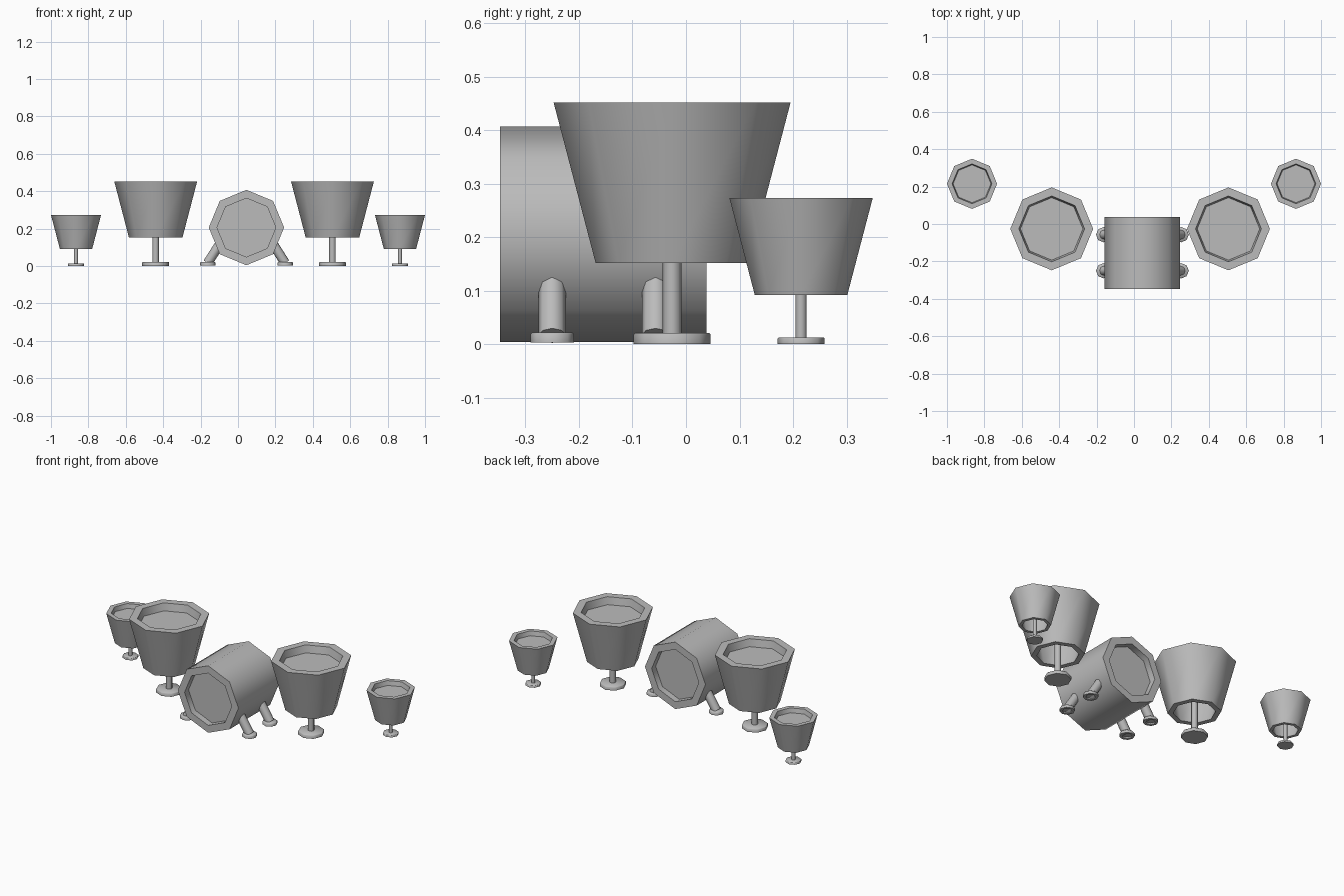
import bpy
import math
from mathutils import Matrix, Vector

cube = bpy.data.objects.get("Cube")
if cube:
    bpy.data.objects.remove(cube, do_unlink=True)

SIDES = 8
grey = bpy.data.materials.new("plain grey")
grey.use_nodes = True
grey.diffuse_color = (0.5, 0.5, 0.5, 1)
grey.node_tree.nodes["Principled BSDF"].inputs["Base Color"].default_value = (0.5, 0.5, 0.5, 1)


def lathe(name, profile, matrix):
    """Turn (radius, height) points round z; a zero radius closes the shape."""
    verts, faces, rings = [], [], []
    for r, z in profile:
        count = SIDES if r else 1
        rings.append(range(len(verts), len(verts) + count))
        for i in range(count):
            a = math.tau * i / SIDES
            verts.append((r * math.cos(a), r * math.sin(a), z))
    for low, high in zip(rings, rings[1:]):
        if len(low) == 1:
            faces.append(tuple(reversed(high)))
        elif len(high) == 1:
            faces.append(tuple(low))
        else:
            for i in range(SIDES):
                j = (i + 1) % SIDES
                faces.append((low[i], low[j], high[j], high[i]))
    # Drop the unused centre points
    used = sorted({i for f in faces for i in f})
    remap = {old: new for new, old in enumerate(used)}
    mesh = bpy.data.meshes.new(name)
    mesh.from_pydata([verts[i] for i in used], [], [[remap[i] for i in f] for f in faces])
    mesh.materials.append(grey)
    obj = bpy.data.objects.new(name, mesh)
    obj.matrix_world = matrix
    bpy.context.collection.objects.link(obj)
    bpy.ops.object.select_all(action='DESELECT')
    obj.select_set(True)
    bpy.context.view_layer.objects.active = obj
    bpy.ops.object.shade_smooth_by_angle(angle=math.radians(50))
    return obj


def rod(name, radius, start, end):
    """Straight rod between two points."""
    start, axis = Vector(start), Vector(end) - Vector(start)
    turn = Vector((0, 0, 1)).rotation_difference(axis).to_matrix().to_4x4()
    profile = [(0, 0), (radius, 0), (radius, axis.length), (0, axis.length)]
    return lathe(name, profile, Matrix.Translation(start) @ turn)


def standing_drum(name, x, y, size):
    """Tapered open-bottomed drum with a sunken skin, on a pole and round base."""
    place = Matrix.Translation((x, y, 0)) @ Matrix.Scale(size, 4)
    shell = [(0, 0.40), (0.167, 0.40), (0.113, 0.152), (0.143, 0.152),
             (0.2215, 0.452), (0.176, 0.452), (0.167, 0.408), (0, 0.408)]
    lathe(name + "_shell", shell, place)
    lathe(name + "_pole", [(0, 0.01), (0.0175, 0.01), (0.0175, 0.402), (0, 0.402)], place)
    lathe(name + "_base", [(0, 0), (0.072, 0), (0.072, 0.018), (0.069, 0.021), (0, 0.021)], place)


# Standing drums on both sides
for side, mid_x, outer_x in (("right", -0.44, -0.866), ("left", 0.505, 0.866)):
    standing_drum(side + "_large_drum", mid_x, -0.026, 1.0)
    standing_drum(side + "_small_drum", outer_x, 0.215, 0.605)

# Large drum lying on its side, with a sunken skin at each end
CX, CZ, R = 0.045, 0.2055, 0.2015
HALF, SKIN, INNER = 0.193, 0.155, 0.157
barrel = [(0, -SKIN), (INNER, -SKIN), (INNER, -HALF), (R, -HALF),
          (R, HALF), (INNER, HALF), (INNER, SKIN), (0, SKIN)]
lathe("floor_drum", barrel,
      Matrix.Translation((CX, -0.155, CZ)) @ Matrix.Rotation(math.pi / 2, 4, 'X'))

# Four splayed legs with ring-shaped feet
foot = [(0, 0.008), (0.026, 0.008), (0.026, 0), (0.041, 0),
        (0.041, 0.015), (0.037, 0.019), (0, 0.019)]
for side, s in (("right", -1), ("left", 1)):
    for end, y in (("front", -0.25), ("back", -0.057)):
        tag = end + "_" + side
        x = CX + s * 0.207
        lathe(tag + "_foot", foot, Matrix.Translation((x, y, 0.003)))
        rod(tag + "_leg", 0.0255, (x, y, 0.016), (x - s * 0.085, y, 0.15))
